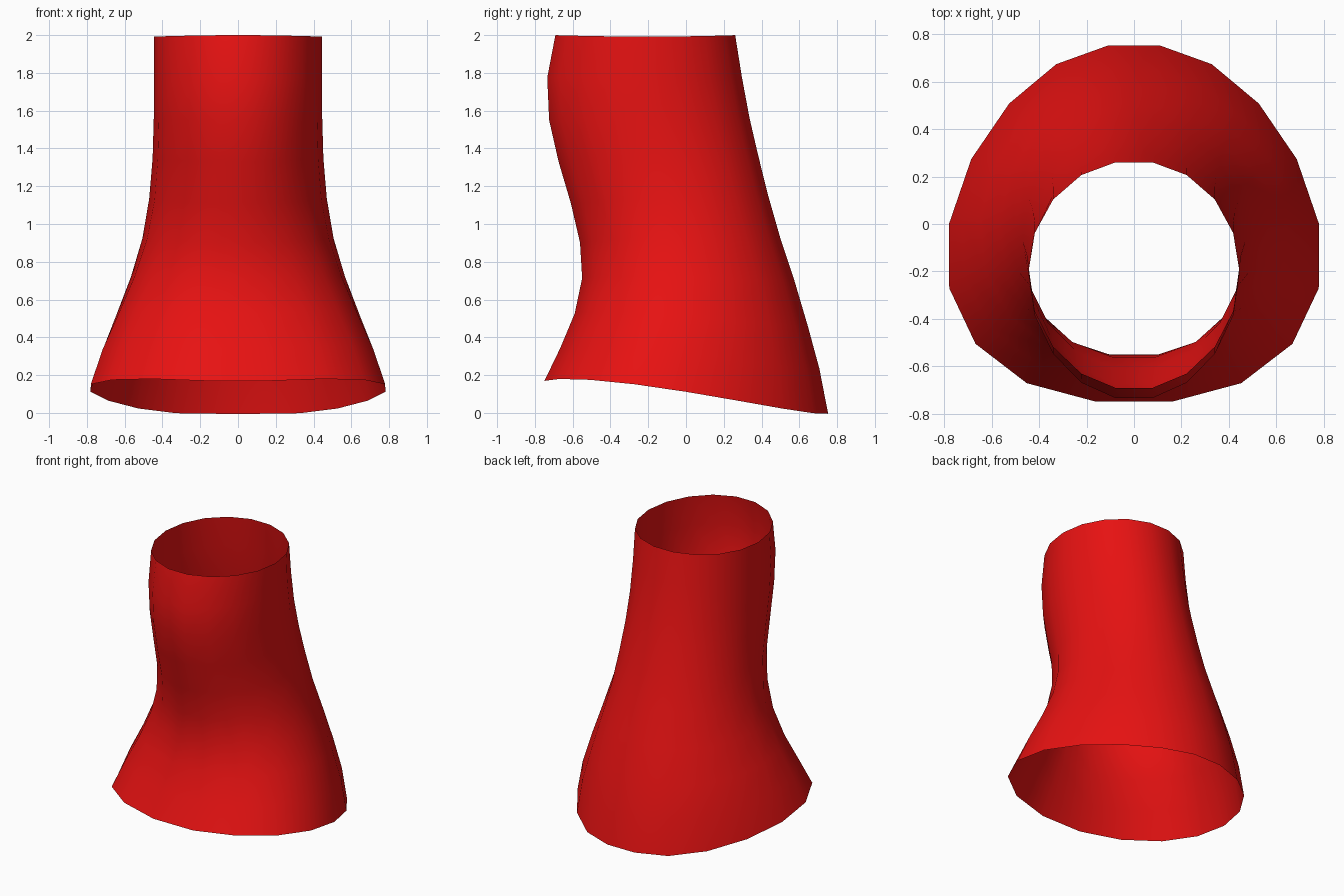
import bpy, bmesh, math

if "Cube" in bpy.data.objects:
    bpy.data.objects.remove(bpy.data.objects["Cube"])

SIDES = 18

# Per ring: back y, back z, front y, front z, half width
RINGS = [
    (0.745, 0.003, -0.742, 0.160, 0.780),
    (0.700, 0.240, -0.660, 0.335, 0.725),
    (0.640, 0.465, -0.585, 0.520, 0.647),
    (0.570, 0.705, -0.547, 0.710, 0.567),
    (0.495, 0.935, -0.560, 0.900, 0.506),
    (0.432, 1.160, -0.610, 1.110, 0.470),
    (0.380, 1.370, -0.675, 1.330, 0.452),
    (0.335, 1.565, -0.725, 1.550, 0.446),
    (0.295, 1.780, -0.735, 1.775, 0.446),
    (0.260, 2.000, -0.692, 2.000, 0.445),
]


def ring_points(index):
    """Egg-shaped, tilted cross-section that becomes round towards the top."""
    yb, zb, yf, zf, width = RINGS[index]
    flare = max(0.0, 1 - index / 5)
    edge = math.cos(math.pi / SIDES)
    points = []
    for i in range(SIDES):
        a = 2 * math.pi * (i + 0.5) / SIDES
        c, s = math.cos(a), abs(math.sin(a))
        x = width * math.sin(a) * (1 - 0.185 * flare * c)
        y = (yb + yf) / 2 + (yb - yf) / 2 * c / edge + 0.022 * flare * 2 * s * c
        y += 0.015 * (1 - flare) * s * s
        z = (zb + zf) / 2 + (zb - zf) / 2 * c / edge
        z += flare * (0.03 * s * s - 0.05 * s * c)
        if index == len(RINGS) - 1:
            z -= 0.008 * s * s
        points.append((x, y, z))
    return points


# Open flared sleeve, lofted through the rings
bm = bmesh.new()
rings = [[bm.verts.new(p) for p in ring_points(i)] for i in range(len(RINGS))]
for low, high in zip(rings, rings[1:]):
    for i in range(SIDES):
        j = (i + 1) % SIDES
        # angle runs clockwise seen from above, so this order faces outwards
        bm.faces.new((low[j], low[i], high[i], high[j]))
for face in bm.faces:
    face.smooth = True

mesh = bpy.data.meshes.new("flared_sleeve")
bm.to_mesh(mesh)
bm.free()

red = bpy.data.materials.new("red")
red.diffuse_color = (0.8, 0.006, 0.006, 1)
red.use_nodes = True
red.node_tree.nodes["Principled BSDF"].inputs["Base Color"].default_value = red.diffuse_color
mesh.materials.append(red)

sleeve = bpy.data.objects.new("flared_sleeve", mesh)
bpy.context.collection.objects.link(sleeve)
